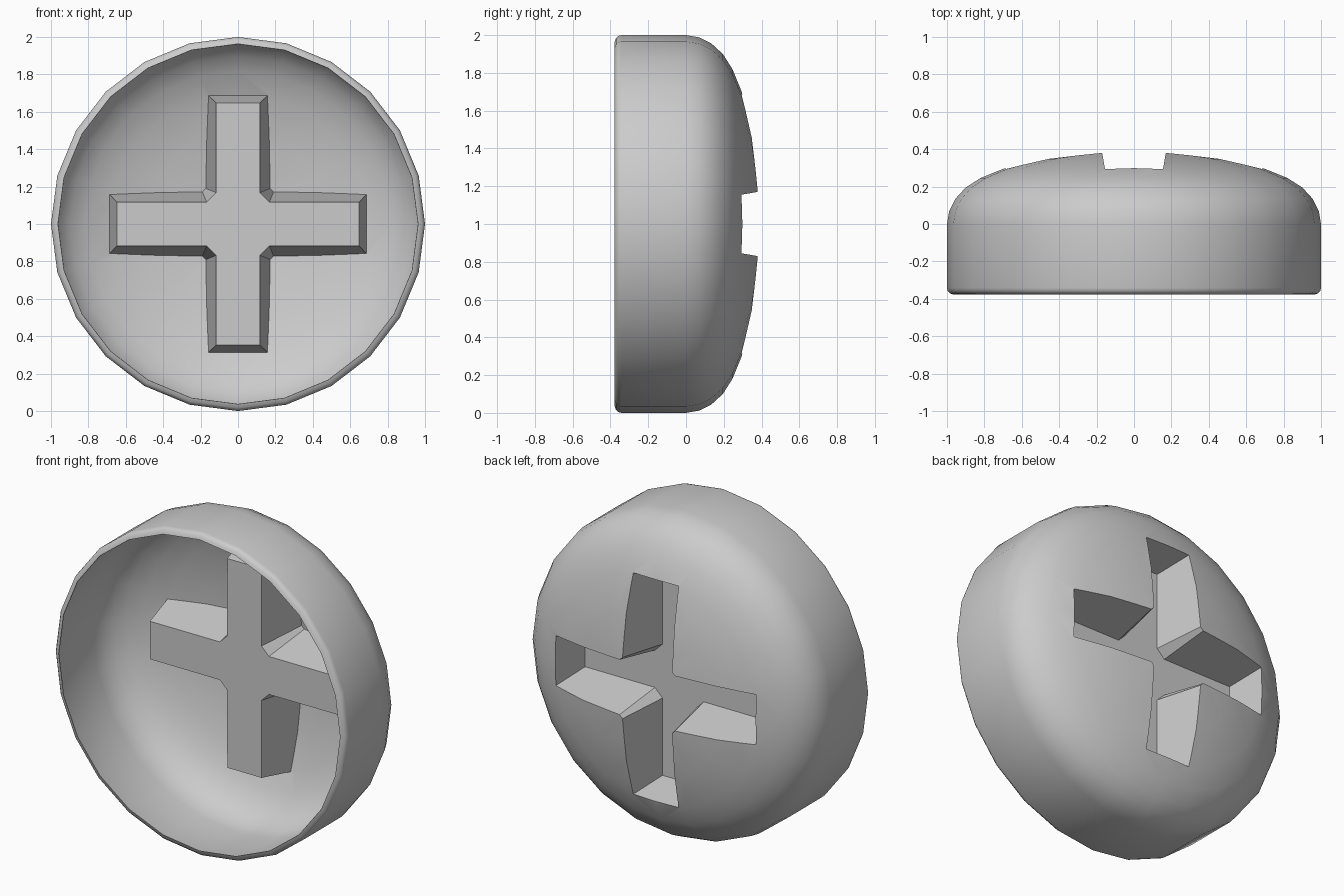
import bpy, bmesh, math
from mathutils import Matrix, Vector

if "Cube" in bpy.data.objects:
    bpy.data.objects.remove(bpy.data.objects["Cube"])

grey = bpy.data.materials.new("plain grey")
grey.use_nodes = True
colour = (0.6, 0.6, 0.6, 1)
grey.diffuse_color = colour
grey.node_tree.nodes["Principled BSDF"].inputs["Base Color"].default_value = colour

CENTRE = Vector((0, 0, 1))
RIM_Y = -.378


def finish(bm, name):
    bmesh.ops.recalc_face_normals(bm, faces=bm.faces)
    mesh = bpy.data.meshes.new(name)
    bm.to_mesh(mesh)
    bm.free()
    mesh.materials.append(grey)
    obj = bpy.data.objects.new(name, mesh)
    bpy.context.collection.objects.link(obj)
    return obj


def lathe(name, profile):
    """Revolve (radius, y) points about the y axis through the centre."""
    bm = bmesh.new()
    verts = [bm.verts.new((0, y, 1 + r)) for r, y in profile]
    edges = [bm.edges.new(pair) for pair in zip(verts, verts[1:])]
    bmesh.ops.spin(bm, geom=verts + edges, cent=CENTRE, axis=(0, 1, 0),
                   angle=math.tau, steps=24, use_merge=True)
    bmesh.ops.remove_doubles(bm, verts=bm.verts, dist=0.0005)
    return finish(bm, name)


def cross_outline(grow):
    """Cross with chamfered inner corners, every side moved out by grow."""
    half, tip = 0.115 + grow, 0.645 + grow
    chamfer = 0.282 + grow * math.sqrt(2) - half
    arm = [(tip, -half), (tip, half), (chamfer, half), (half, chamfer)]
    points = []
    for turn in range(4):
        rot = Matrix.Rotation(turn * math.pi / 2, 2)
        points += [rot @ Vector(p) for p in arm]
    return points


def cross_block(name, floor=0.065, top=0.5, draft=0.175):
    bm = bmesh.new()
    rings = []
    for y in (floor, top):
        outline = cross_outline((y - floor) * draft)
        rings.append([bm.verts.new((p.x, y, 1 + p.y)) for p in outline])
        bm.faces.new(rings[-1])
    low, high = rings
    for i in range(len(low)):
        j = (i + 1) % len(low)
        bm.faces.new((low[i], low[j], high[j], high[i]))
    return finish(bm, name)


def apply_modifiers(obj):
    graph = bpy.context.evaluated_depsgraph_get()
    mesh = bpy.data.meshes.new_from_object(obj.evaluated_get(graph))
    obj.modifiers.clear()
    obj.data = mesh


# Domed body with a straight side, an inward curled lip and a closing disc
dome = [(0, .392), (.25, .379), (.49, .348), (.7, .295), (.82, .246),
        (.9, .195), (.955, .135), (.988, .07), (1, 0)]
lip = [(1, -.342), (.996, -.358), (.984, -.371), (.963, RIM_Y)]
shell = lathe("domed_shell", dome + lip + [(0, RIM_Y)])

# Press the tapered cross recess into the dome
cutter = cross_block("recess_cutter")
cut = shell.modifiers.new("recess", "BOOLEAN")
cut.operation, cut.solver, cut.object = "DIFFERENCE", "EXACT", cutter
apply_modifiers(shell)
bpy.data.objects.remove(cutter)

# Open the front, then give the sheet a little thickness
bm = bmesh.new()
bm.from_mesh(shell.data)
disc = [f for f in bm.faces if all(v.co.y < RIM_Y + .001 for v in f.verts)]
bmesh.ops.delete(bm, geom=disc, context="FACES")
bm.to_mesh(shell.data)
bm.free()
wall = shell.modifiers.new("wall", "SOLIDIFY")
wall.thickness, wall.offset = 0.004, -1
apply_modifiers(shell)

# Smooth the curved surfaces, keep the recess edges sharp
bpy.ops.object.select_all(action="DESELECT")
shell.select_set(True)
bpy.context.view_layer.objects.active = shell
bpy.ops.object.shade_smooth_by_angle(angle=math.radians(35))
